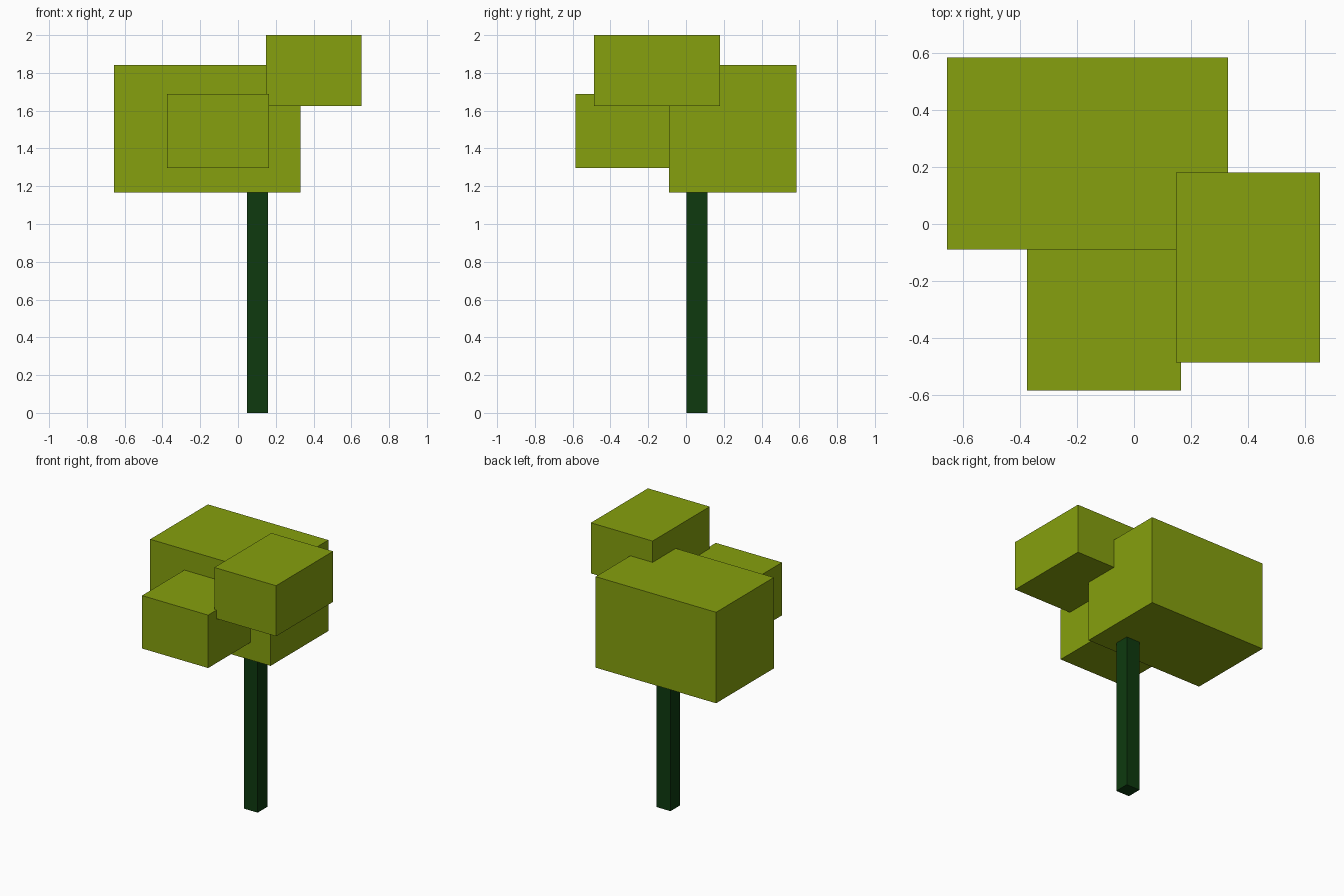
import bpy
import bmesh

if "Cube" in bpy.data.objects:
    bpy.data.objects.remove(bpy.data.objects["Cube"])


def material(name, rgb):
    m = bpy.data.materials.new(name)
    m.diffuse_color = (*rgb, 1.0)
    m.use_nodes = True
    m.node_tree.nodes["Principled BSDF"].inputs["Base Color"].default_value = m.diffuse_color
    return m


def box(name, x, y, z, mat):
    """Axis-aligned box from (min, max) ranges."""
    bm = bmesh.new()
    bmesh.ops.create_cube(bm, size=1.0)
    for v in bm.verts:
        v.co = [r[0] if c < 0 else r[1] for c, r in zip(v.co, (x, y, z))]
    me = bpy.data.meshes.new(name)
    bm.to_mesh(me)
    bm.free()
    me.materials.append(mat)
    ob = bpy.data.objects.new(name, me)
    bpy.context.collection.objects.link(ob)
    return ob


leaf = material("leaf_green", (0.238, 0.352, 0.0044))
bark = material("dark_green_bark", (0.0044, 0.042, 0.0048))

# Trunk, ending just inside the main foliage
box("trunk", (0.047, 0.16), (0.002, 0.114), (0.0, 1.2), bark)

# Foliage blocks
box("main_foliage", (-0.657, 0.33), (-0.09, 0.586), (1.168, 1.842), leaf)
box("front_foliage", (-0.377, 0.165), (-0.585, 0.0), (1.297, 1.689), leaf)
box("top_foliage", (0.147, 0.653), (-0.487, 0.181), (1.625, 2.0), leaf)
